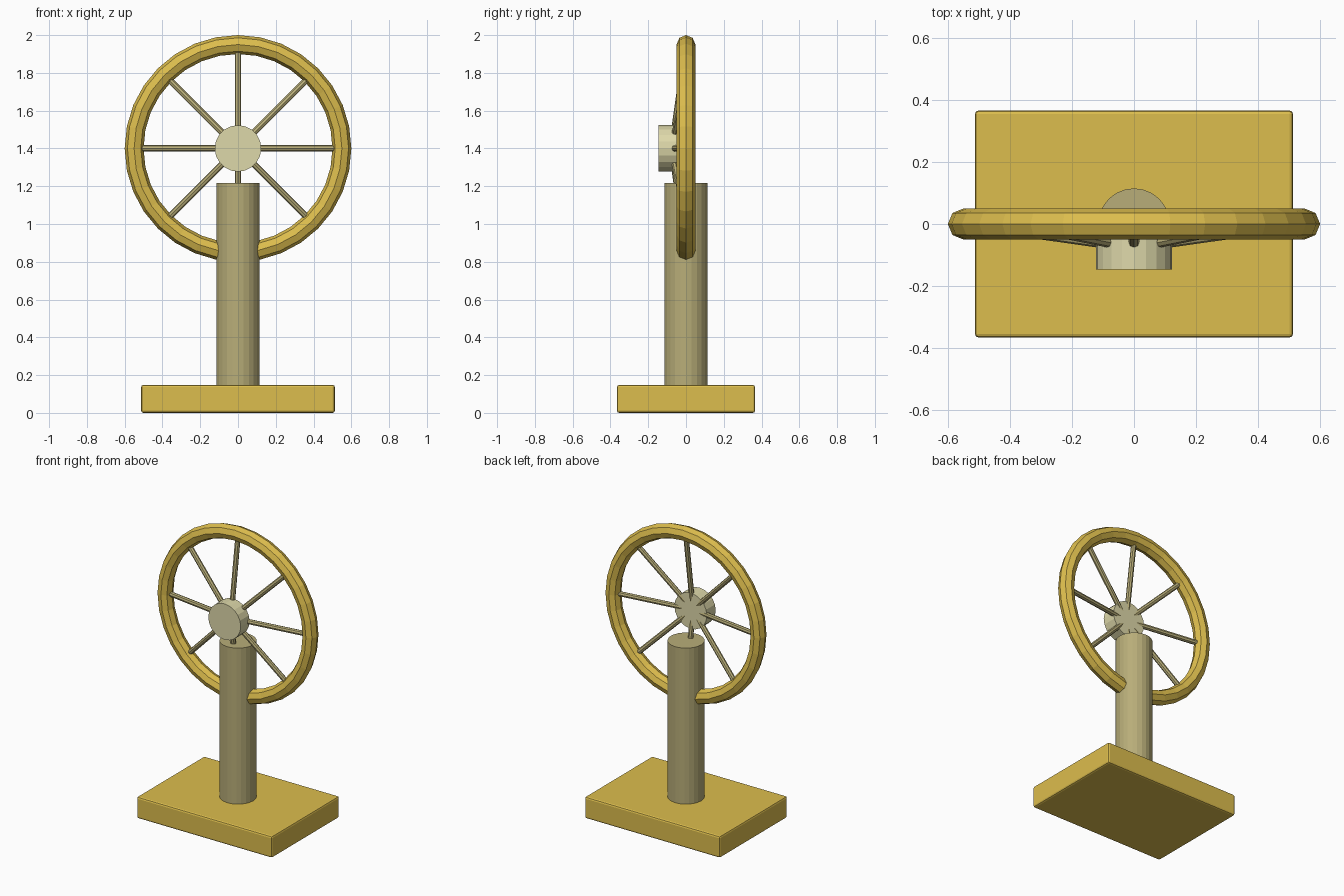
import bpy, math
from mathutils import Vector

if "Cube" in bpy.data.objects:
    bpy.data.objects.remove(bpy.data.objects["Cube"])

HUB_Z = 1.4


def material(name, rgb):
    m = bpy.data.materials.new(name)
    m.diffuse_color = (*rgb, 1)
    m.use_nodes = True
    m.node_tree.nodes["Principled BSDF"].inputs["Base Color"].default_value = m.diffuse_color
    return m


gold = material("gold", (0.72, 0.51, 0.075))
khaki = material("khaki", (0.48, 0.42, 0.19))
cream = material("cream", (0.73, 0.69, 0.40))


def finish(name, mat):
    ob = bpy.context.object
    ob.name = name
    ob.data.materials.append(mat)
    return ob


def rod(name, a, b, radius, sides, mat):
    a, b = Vector(a), Vector(b)
    d = b - a
    bpy.ops.mesh.primitive_cylinder_add(
        vertices=sides, radius=radius, depth=d.length, location=(a + b) / 2,
        rotation=d.to_track_quat('Z', 'Y').to_euler())
    return finish(name, mat)


def bevel(ob, width, segments):
    mod = ob.modifiers.new("bevel", 'BEVEL')
    mod.width = width
    mod.segments = segments
    mod.limit_method = 'ANGLE'
    mod.angle_limit = math.radians(40)


# Base slab with softened edges
bpy.ops.mesh.primitive_cube_add(size=1, location=(0, 0, 0.074))
base = finish("base", gold)
base.scale = (1.026, 0.732, 0.148)
bpy.ops.object.transform_apply(location=False, rotation=False, scale=True)
bevel(base, 0.012, 2)

# Upright post
rod("post", (0, 0, 0.13), (0, 0, 1.217), 0.115, 24, khaki)

# Wheel rim
bpy.ops.mesh.primitive_torus_add(
    major_segments=32, minor_segments=8, major_radius=0.55, minor_radius=0.05,
    location=(0, 0, HUB_Z), rotation=(math.pi / 2, 0, 0))
finish("rim", gold)

# Hub, set forward of the rim
rod("hub", (0, -0.05, HUB_Z), (0, -0.146, HUB_Z), 0.123, 20, cream)

# Dished spokes from hub to rim
for i in range(8):
    a = i * math.pi / 4
    c, s = math.cos(a), math.sin(a)
    rod(f"spoke_{i + 1}", (0.06 * c, -0.067, HUB_Z + 0.06 * s),
        (0.53 * c, 0, HUB_Z + 0.53 * s), 0.017, 8, khaki)
